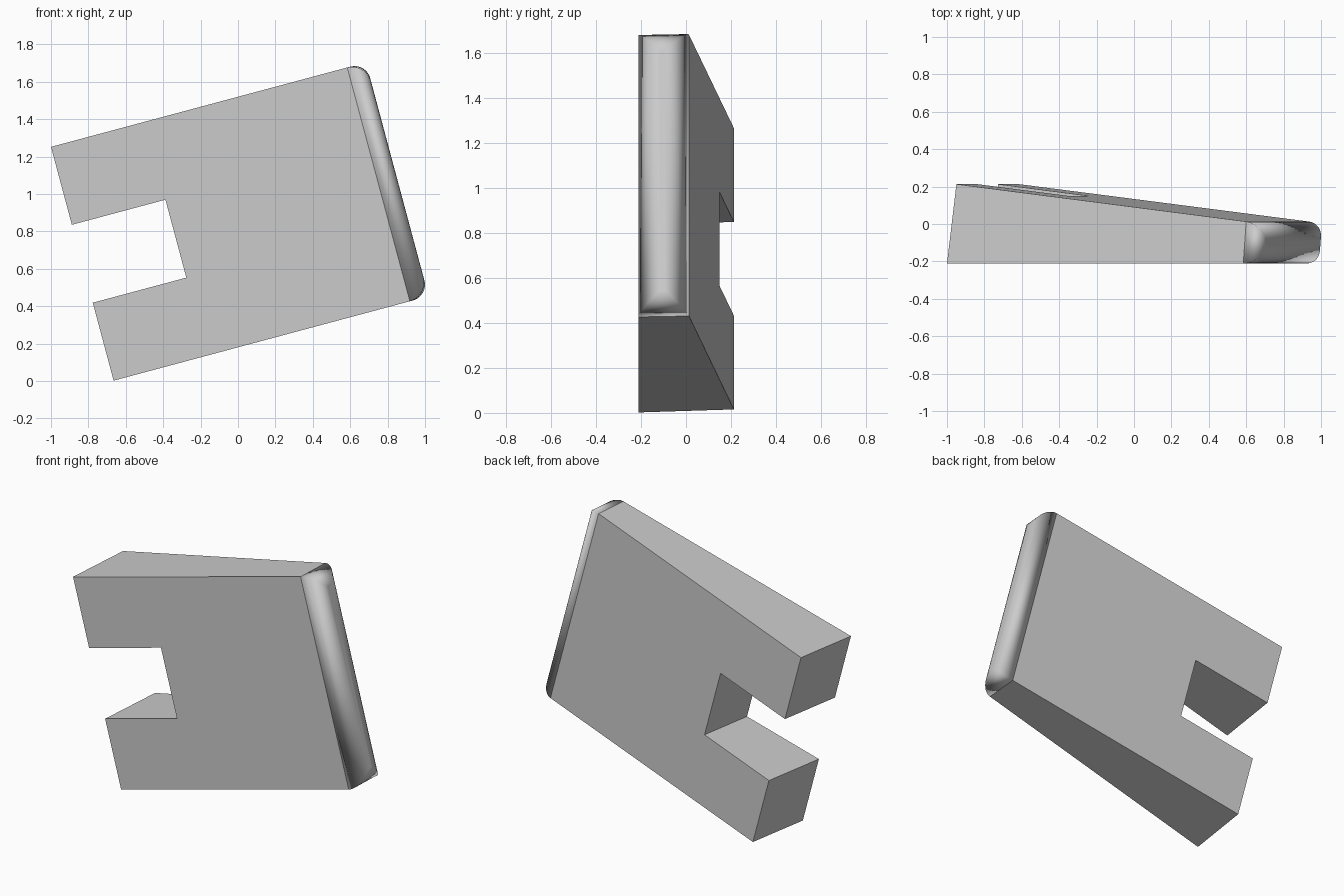
import bpy, bmesh, math
from mathutils import Matrix, Vector

cube = bpy.data.objects.get("Cube")
if cube:
    bpy.data.objects.remove(cube, do_unlink=True)

grey = bpy.data.materials.new("plain_grey")
grey.use_nodes = True
colour = (0.6, 0.6, 0.6, 1)
grey.diffuse_color = colour
grey.node_tree.nodes["Principled BSDF"].inputs["Base Color"].default_value = colour

# Plate dimensions in its own untilted frame
HEIGHT, LENGTH, NOTCH = 1.294, 1.735, 0.518
FRONT, BACK = -0.212, 0.213
TAPER = math.tan(math.radians(7.1))
ROUND = 0.095

# Fork-shaped outline of the front face
low, high = HEIGHT / 3, HEIGHT * 2 / 3
outline = [(0, 0), (LENGTH, 0), (LENGTH, HEIGHT), (0, HEIGHT),
           (0, high), (NOTCH, high), (NOTCH, low), (0, low)]


def back_point(u, v):
    """Project square to the sloping back face."""
    depth = (BACK - FRONT - TAPER * u) / (1 + TAPER ** 2)
    lean = 0.6 if u == LENGTH else 1
    u += lean * TAPER * depth
    return Vector((u, BACK - TAPER * (u - 0.052), v))


bm = bmesh.new()
front = [bm.verts.new((u, FRONT, v)) for u, v in outline]
back = [bm.verts.new(back_point(u, v)) for u, v in outline]
bm.faces.new(front)
bm.faces.new(back[::-1])
for i in range(len(outline)):
    j = (i + 1) % len(outline)
    bm.faces.new((front[j], front[i], back[i], back[j]))
bmesh.ops.recalc_face_normals(bm, faces=bm.faces)

# Round the border of the thin end
weight = bm.edges.layers.float.new("bevel_weight_edge")
tip = {front[1], front[2], back[1], back[2]}
for edge in bm.edges:
    if all(v in tip for v in edge.verts):
        edge[weight] = 1

# Tilt the plate and stand it on its lowest corner
bm.transform(Matrix.Translation((-0.665, 0, 0.002)) @ Matrix.Rotation(math.radians(-15), 4, 'Y'))
mesh = bpy.data.meshes.new("notched_wedge")
bm.to_mesh(mesh)
bm.free()
mesh.materials.append(grey)
plate = bpy.data.objects.new("notched_wedge", mesh)
bpy.context.collection.objects.link(plate)
bpy.context.view_layer.objects.active = plate
plate.select_set(True)
bpy.ops.object.shade_smooth_by_angle(angle=math.radians(30))

bevel = plate.modifiers.new("rounded_end", 'BEVEL')
bevel.limit_method = 'WEIGHT'
bevel.width = ROUND
bevel.segments = 10
bevel.use_clamp_overlap = False
bevel.harden_normals = True
